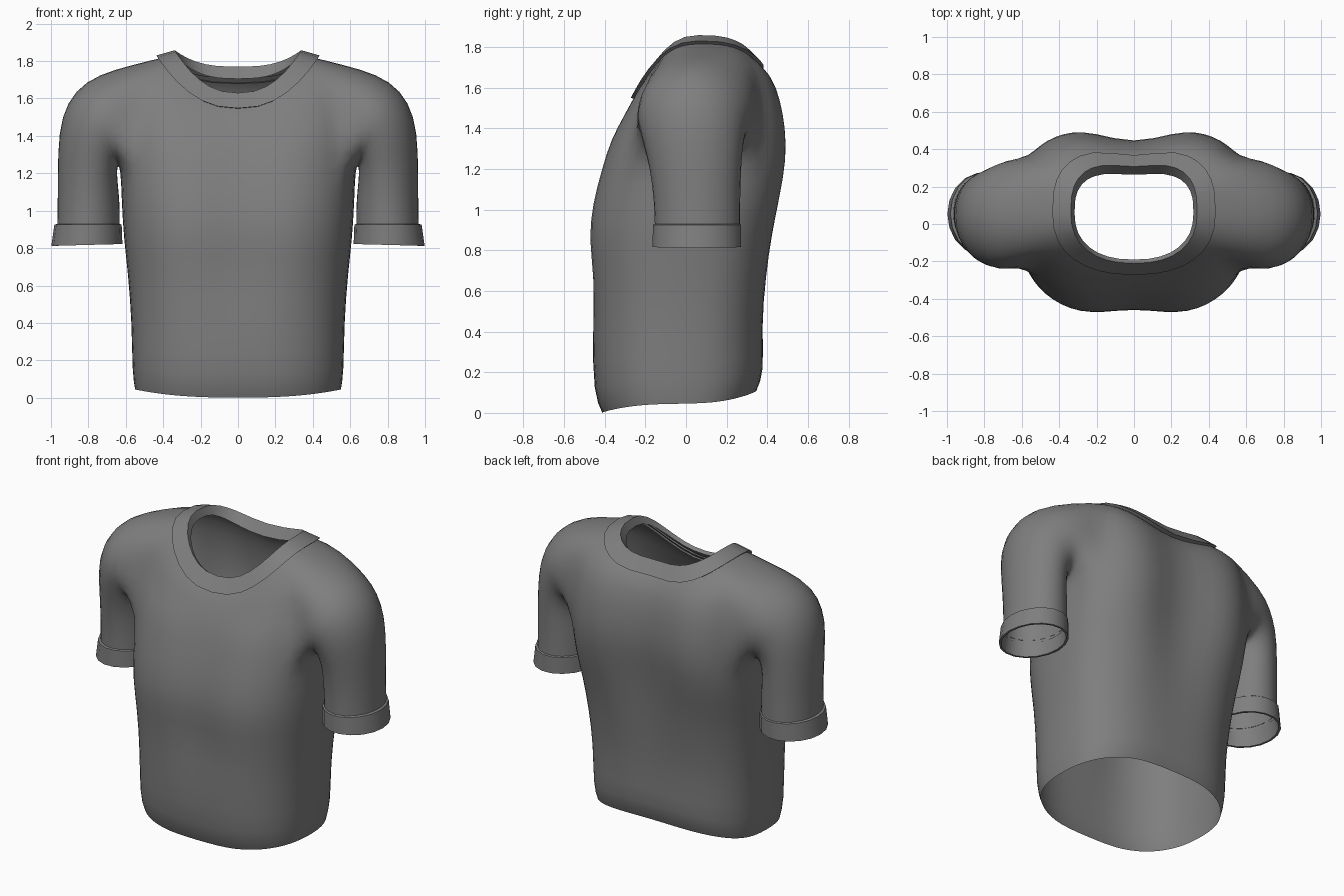
import bpy, bmesh, math

if "Cube" in bpy.data.objects:
    bpy.data.objects.remove(bpy.data.objects["Cube"])

grey = bpy.data.materials.new("grey cloth")
grey.diffuse_color = (0.21, 0.21, 0.21, 1)
grey.use_nodes = True
grey.node_tree.nodes["Principled BSDF"].inputs["Base Color"].default_value = grey.diffuse_color
N = 32  # columns round the body


def spow(v, p):
    return math.copysign(abs(v) ** p, v)


def body_ring(bm, w, yf, yb, zf, zs, zb, df=0.0, db=0.0, pf=0.78, pb=0.74):
    """Rounded ring: half width, front/back y, heights at front, side, back, dents."""
    yc = -0.03 + 0.05 * zs
    out = []
    for k in range(N):
        t = 2 * math.pi * k / N
        c, s = math.cos(t), math.sin(t)
        front = s < 0
        edge, ze, dent, p = (yf, zf, df, pf) if front else (yb, zb, db, pb)
        x = w * spow(c, p) if abs(c) > 1e-6 else 0
        depth = abs(edge - yc) * (1 + dent * 0.5)
        y = yc + depth * spow(s, p) * (1 - dent * math.exp(-(x / 0.19) ** 2))
        out.append(bm.verts.new((x, y, zs + (ze - zs) * s * s)))
    return out


def arm_ring(bm, sign, xi, zi, xo, zo, y0, y1, n=18):
    """Arm ring from its inner and outer points and its front and back y."""
    out = []
    for j in range(n):
        a = -math.pi / 2 + (j - 3) * 2 * math.pi / n
        f = (1 + math.sin(a)) / 2
        y = (y0 + y1) / 2 + (y1 - y0) / 2 * math.cos(a)
        out.append(bm.verts.new((sign * (xi + (xo - xi) * f), y, zi + (zo - zi) * f)))
    return out


def bridge(bm, a, b, skip=()):
    n = len(a)
    for i in range(n):
        if i not in skip:
            j = (i + 1) % n
            bm.faces.new((a[i], a[j], b[j], b[i]))


def finish(bm, name, subdiv=0, angle=40):
    bmesh.ops.recalc_face_normals(bm, faces=bm.faces[:])
    me = bpy.data.meshes.new(name)
    bm.to_mesh(me)
    bm.free()
    ob = bpy.data.objects.new(name, me)
    bpy.context.collection.objects.link(ob)
    me.materials.append(grey)
    bpy.context.view_layer.objects.active = ob
    for o in bpy.context.selected_objects:
        o.select_set(False)
    ob.select_set(True)
    if subdiv:
        m = ob.modifiers.new("smooth", 'SUBSURF')
        m.levels = m.render_levels = subdiv
        bpy.ops.object.shade_smooth()
    else:
        bpy.ops.object.shade_smooth_by_angle(angle=math.radians(angle))
    return ob


# shirt body with arm holes, sleeves grown out of the holes
BODY = [
    (.553, -.418, .352, .0, .045, .11),
    (.568, -.462, .392, .09, .13, .2),
    (.57, -.467, .377, .4, .4, .42),
    (.59, -.46, .402, .66, .66, .68),
    (.614, -.487, .425, .85, .86, .88),
    (.624, -.47, .452, 1.02, 1.04, 1.08),
    (.63, -.42, .482, 1.2, 1.23, 1.25),
    (.63, -.375, .477, 1.34, 1.43, 1.4),
    (.612, -.318, .455, 1.44, 1.61, 1.53),
    (.565, -.273, .415, 1.52, 1.782, 1.64),
    (.41, -.228, .345, 1.57, 1.82, 1.71),
]
SLEEVE = [
    (.642, 1.24, .745, 1.735, -.252, .345),
    (.645, 1.21, .873, 1.65, -.235, .305),
    (.642, 1.16, .948, 1.51, -.213, .285),
    (.635, 1.1, .967, 1.32, -.182, .275),
    (.628, 1.0, .966, 1.08, -.16, .27),
    (.63, .9, .97, .9, -.157, .27),
]
LOW, HIGH, HALF = 6, 9, 3
bm = bmesh.new()
rings = []
for r in BODY:
    z = r[4]
    df = .1 if .5 < z < 1.5 else .03
    db = .2 if z > 1 else .14 if z > .8 else .08 if z > .5 else .03
    rings.append(body_ring(bm, *r, df, db, pb=.66 if z > 1 else .76))
hole = {(k + c) % N for c in (0, N // 2) for k in range(-HALF, HALF)}
for i in range(len(rings) - 1):
    bridge(bm, rings[i], rings[i + 1], hole if LOW <= i < HIGH else ())
for sign in (1, -1):
    def col(k):
        return k % N if sign > 0 else (N // 2 - k) % N
    loop = [rings[LOW][col(k)] for k in range(-HALF, HALF)]
    loop += [rings[i][col(HALF)] for i in range(LOW, HIGH)]
    loop += [rings[HIGH][col(k)] for k in range(HALF, -HALF, -1)]
    loop += [rings[i][col(-HALF)] for i in range(HIGH, LOW, -1)]
    for s in SLEEVE:
        nxt = arm_ring(bm, sign, *s)
        bridge(bm, loop, nxt)
        loop = nxt
for v in [v for v in bm.verts if not v.link_faces]:
    bm.verts.remove(v)
finish(bm, "shirt_body", subdiv=1)

# neck band
COLLAR = [
    (.415, -.23, .35, 1.545, 1.81, 1.68),
    (.437, -.272, .39, 1.548, 1.83, 1.692),
    (.338, -.21, .325, 1.63, 1.858, 1.77),
    (.318, -.19, .278, 1.615, 1.81, 1.705),
]
bm = bmesh.new()
cr = [body_ring(bm, *r, 0, .12, pf=.85, pb=.7) for r in COLLAR]
for a, b in zip(cr, cr[1:]):
    bridge(bm, a, b)
finish(bm, "collar")

# sleeve cuffs
CUFF = [
    (.632, .93, .966, .93, -.154, .268),
    (.622, .925, .982, .925, -.166, .275),
    (.618, .822, .998, .812, -.168, .275),
    (.632, .822, .984, .812, -.155, .262),
    (.638, .91, .964, .91, -.15, .262),
]
for sign, name in ((1, "right_cuff"), (-1, "left_cuff")):
    bm = bmesh.new()
    cr = [arm_ring(bm, sign, *r) for r in CUFF]
    for a, b in zip(cr, cr[1:]):
        bridge(bm, a, b)
    finish(bm, name)
